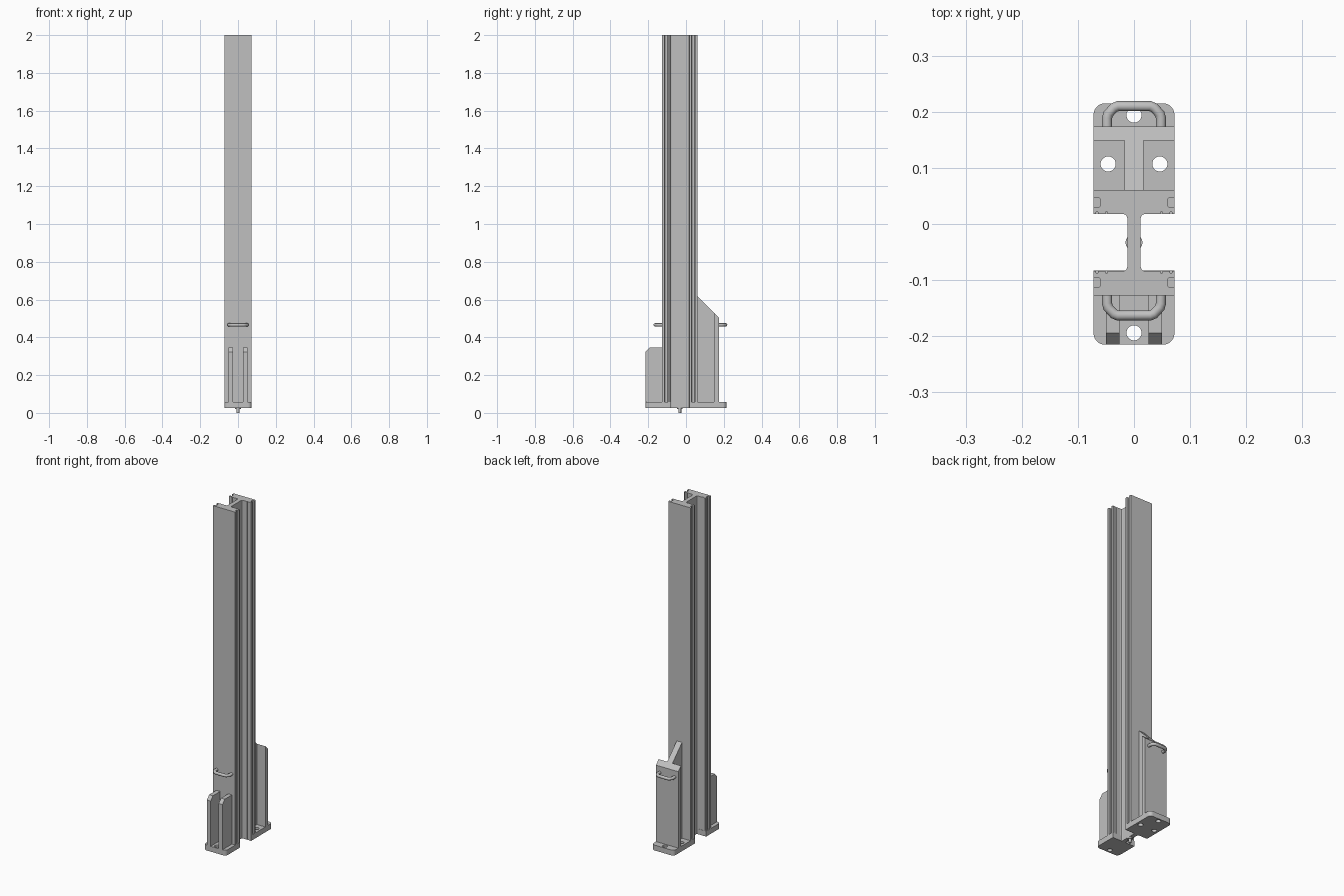
import bpy, bmesh
from math import pi, sin, cos
from mathutils import Matrix

cube = bpy.data.objects.get("Cube")
if cube:
    bpy.data.objects.remove(cube, do_unlink=True)

steel = bpy.data.materials.new("grey steel")
steel.use_nodes = True
grey = (0.53, 0.53, 0.53, 1)
steel.diffuse_color = grey
steel.node_tree.nodes["Principled BSDF"].inputs["Base Color"].default_value = grey

BOTTOM, PLATE_TOP, TOP = 0.027, 0.058, 2.0
HALF_W = 0.072
BEAM_Y = -0.033
FRONT_FACE, BACK_FACE = BEAM_Y - 0.094, BEAM_Y + 0.094


def add_object(name, data):
    ob = bpy.data.objects.new(name, data)
    bpy.context.collection.objects.link(ob)
    data.materials.append(steel)
    return ob


def prism(name, loops, low, high, matrix=None, top_rule=None):
    """Extrude an outline (first loop) with holes (other loops)."""
    bm = bmesh.new()
    edges = []
    for loop in loops:
        vs = [bm.verts.new((a, b, low)) for a, b in loop]
        edges += [bm.edges.new((vs[i - 1], vs[i])) for i in range(len(vs))]
    bmesh.ops.triangle_fill(bm, edges=edges, use_beauty=True)
    out = bmesh.ops.extrude_face_region(bm, geom=bm.faces[:])
    for v in out["geom"]:
        if isinstance(v, bmesh.types.BMVert):
            v.co.z = top_rule(v.co) if top_rule else high
    if matrix:
        bm.transform(matrix)
    bmesh.ops.recalc_face_normals(bm, faces=bm.faces[:])
    me = bpy.data.meshes.new(name)
    bm.to_mesh(me)
    bm.free()
    return add_object(name, me)


def arc(cx, cy, r, start, end, n):
    return [(cx + r * cos(start + (end - start) * i / n),
             cy + r * sin(start + (end - start) * i / n)) for i in range(n + 1)]


def circle(cx, cy, r, n=32):
    return arc(cx, cy, r, 0, 2 * pi, n)[:-1]


# Column: quarter of the grooved I-section, mirrored to all four corners
quarter = [(0.012, 0.044), (0.014, 0.049), (0.019, 0.051)]
for x in (0.047, 0.064):
    quarter += [(x, 0.051), (x, 0.054), (x + 0.004, 0.054), (x + 0.004, 0.051)]
quarter += [(HALF_W, 0.051), (HALF_W, 0.0625), (0.063, 0.0625), (0.060, 0.0655),
            (0.060, 0.0775), (0.063, 0.0805), (HALF_W, 0.0805),
            (HALF_W, 0.093), (0.071, 0.094)]
section = (quarter + [(-x, y) for x, y in reversed(quarter)]
           + [(-x, -y) for x, y in quarter] + [(x, -y) for x, y in reversed(quarter)])
prism("column", [[(x, y + BEAM_Y) for x, y in section]], BOTTOM, TOP)


# Base plates with rounded outer corners and bolt holes
def base_plate(name, inner, side, holes):
    r, outer = 0.02, 0.215
    c = HALF_W - r
    outline = [(HALF_W, inner * side)]
    outline += arc(c, outer - r, r, 0, pi / 2, 8) + arc(-c, outer - r, r, pi / 2, pi, 8)
    outline.append((-HALF_W, inner * side))
    loops = [outline] + [circle(x, y, 0.0135) for x, y in holes]
    prism(name, [[(x, y * side) for x, y in lp] for lp in loops], BOTTOM, PLATE_TOP)


base_plate("back_base_plate", 0.019, 1, [(0, 0.194), (0.046, 0.107), (-0.046, 0.107)])
base_plate("front_base_plate", -0.083, -1, [(0, 0.194)])

# Back brace: T-shaped section with a sloping top
half_t = [(0.017, BACK_FACE), (0.017, 0.149), (HALF_W, 0.149), (HALF_W, 0.174)]
prism("back_brace", [half_t + [(-x, y) for x, y in reversed(half_t)]], PLATE_TOP, 0,
      top_rule=lambda co: 0.617 - (co.y - BACK_FACE))

# Front ribs: upright plates with a chamfered corner
rib = [(FRONT_FACE, PLATE_TOP), (-0.215, PLATE_TOP), (-0.215, 0.322),
       (-0.194, 0.345), (FRONT_FACE, 0.345)]
to_side = Matrix(((0, 0, 1, 0), (1, 0, 0, 0), (0, 1, 0, 0), (0, 0, 0, 1)))
for name, x in (("right_rib", -0.05), ("left_rib", 0.026)):
    prism(name, [rib], x, x + 0.024, matrix=to_side)


# Bent tube handles
def handle(name, wall, side):
    half = [(0.048, -0.005), (0.048, 0.015), (0.046, 0.022), (0.036, 0.033), (0.029, 0.036)]
    path = half + [(-x, y) for x, y in reversed(half)]
    cu = bpy.data.curves.new(name, "CURVE")
    cu.dimensions = "3D"
    cu.bevel_depth = 0.009
    cu.bevel_resolution = 4
    cu.use_fill_caps = True
    sp = cu.splines.new("POLY")
    sp.points.add(len(path) - 1)
    for p, (x, y) in zip(sp.points, path):
        p.co = (x, wall + y * side, 0.466, 1)
    sp.use_smooth = True
    add_object(name, cu)


handle("front_handle", FRONT_FACE, -1)
handle("back_handle", 0.174, 1)

# Locating pin under the column
prism("pin_collar", [circle(0, BEAM_Y, 0.015)], 0.020, BOTTOM + 0.004)
prism("pin", [circle(0, BEAM_Y, 0.008)], 0, 0.022)

# Smooth only the round surfaces
for ob in bpy.context.scene.objects:
    ob.select_set(ob.type == "MESH" and ("pin" in ob.name or "base_plate" in ob.name))
bpy.context.view_layer.objects.active = bpy.data.objects["pin"]
bpy.ops.object.shade_smooth_by_angle(angle=pi / 6)
